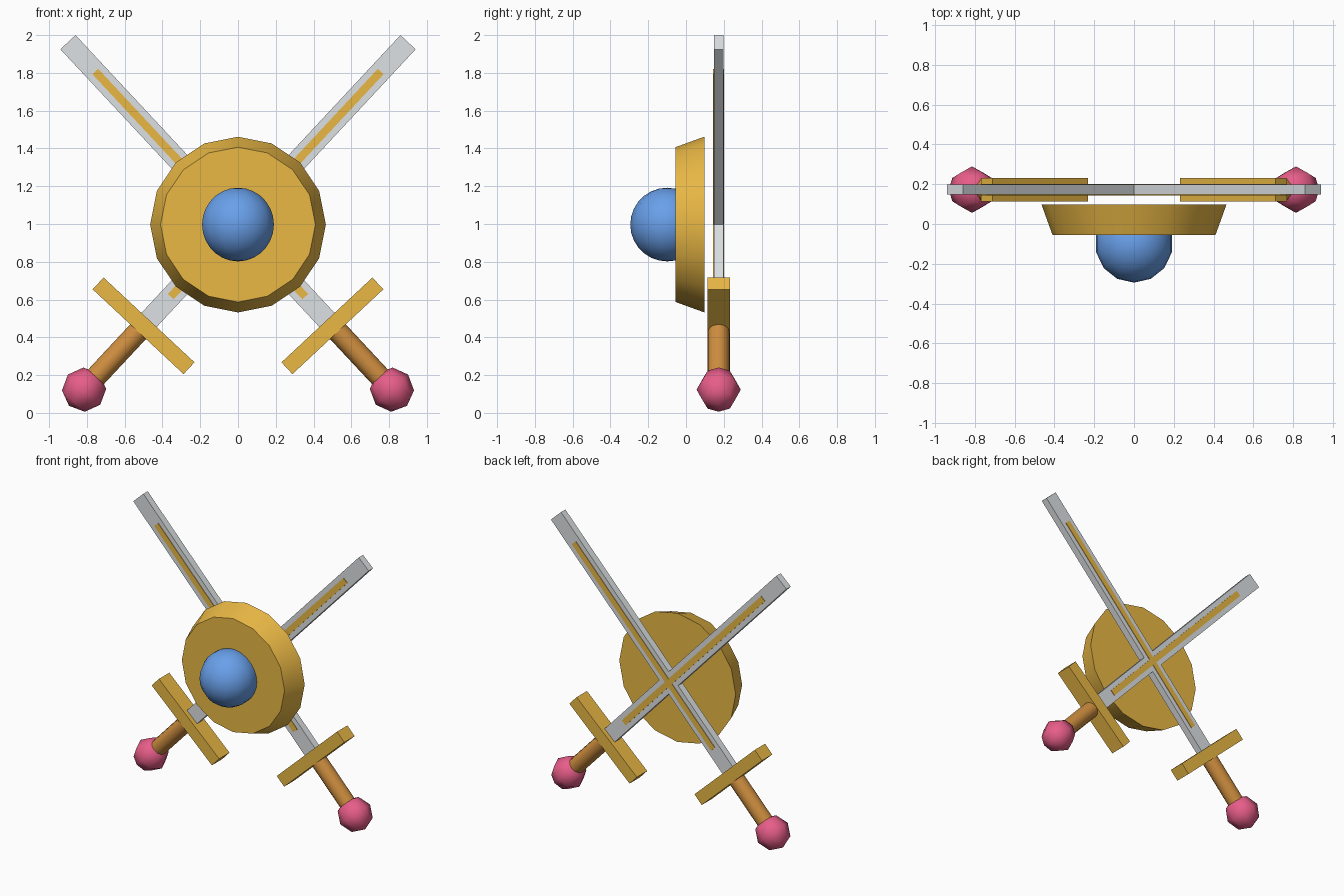
import bpy, math
from mathutils import Matrix

if "Cube" in bpy.data.objects:
    bpy.data.objects.remove(bpy.data.objects["Cube"])

TILT = math.radians(43)
CROSS = (0, 0.173, 0.997)


def material(name, rgb):
    m = bpy.data.materials.new(name)
    m.diffuse_color = (*rgb, 1)
    m.use_nodes = True
    m.node_tree.nodes["Principled BSDF"].inputs["Base Color"].default_value = m.diffuse_color
    return m


GOLD = material("gold", (0.82, 0.48, 0.06))
STEEL = material("steel", (0.72, 0.75, 0.77))
LEATHER = material("leather", (0.62, 0.27, 0.05))
RED = material("red", (0.80, 0.11, 0.25))
BLUE = material("blue", (0.14, 0.35, 0.82))


def finish(name, mat, smooth=None):
    ob = bpy.context.object
    ob.name = name
    ob.data.materials.append(mat)
    if smooth:
        bpy.ops.object.shade_smooth_by_angle(angle=math.radians(smooth))
    return ob


def box(name, size, z, mat):
    bpy.ops.mesh.primitive_cube_add(size=1)
    ob = finish(name, mat)
    ob.data.transform(Matrix.Translation((0, 0, z)) @ Matrix.Diagonal((*size, 1)))
    return ob


def sword(side, sign):
    # Built upright around the crossing point, then tilted
    parts = [
        box(side + "_blade", (0.11, 0.05, 2.053), 0.2935, STEEL),
        box(side + "_blade_inlay", (0.042, 0.058, 1.63), 0.293, GOLD),
        box(side + "_guard", (0.658, 0.118, 0.085), -0.733, GOLD),
    ]
    bpy.ops.mesh.primitive_cylinder_add(vertices=12, radius=0.057, depth=0.46)
    grip = finish(side + "_grip", LEATHER, 40)
    grip.data.transform(Matrix.Translation((0, 0, -0.96)))
    bpy.ops.mesh.primitive_uv_sphere_add(segments=8, ring_count=4, radius=0.117)
    pommel = finish(side + "_pommel", RED, 60)
    pommel.data.transform(Matrix.Translation((0, 0, -1.195)))
    for ob in parts + [grip, pommel]:
        ob.location = CROSS
        ob.rotation_euler = (0, sign * TILT, 0)


sword("right", 1)
sword("left", -1)

# Shield: tapered 16-sided disc, narrower at the front
bpy.ops.mesh.primitive_cone_add(vertices=16, radius1=0.465, radius2=0.41, depth=0.152,
                                location=(0, 0.021, 0.997),
                                rotation=(math.radians(90), 0, 0))
finish("shield", GOLD, 30)

# Boss in the middle of the shield
bpy.ops.mesh.primitive_uv_sphere_add(segments=14, ring_count=14, radius=0.195,
                                     location=(0, -0.1, 0.997),
                                     rotation=(0, 0, math.radians(0)))
finish("shield_boss", BLUE, 40)
